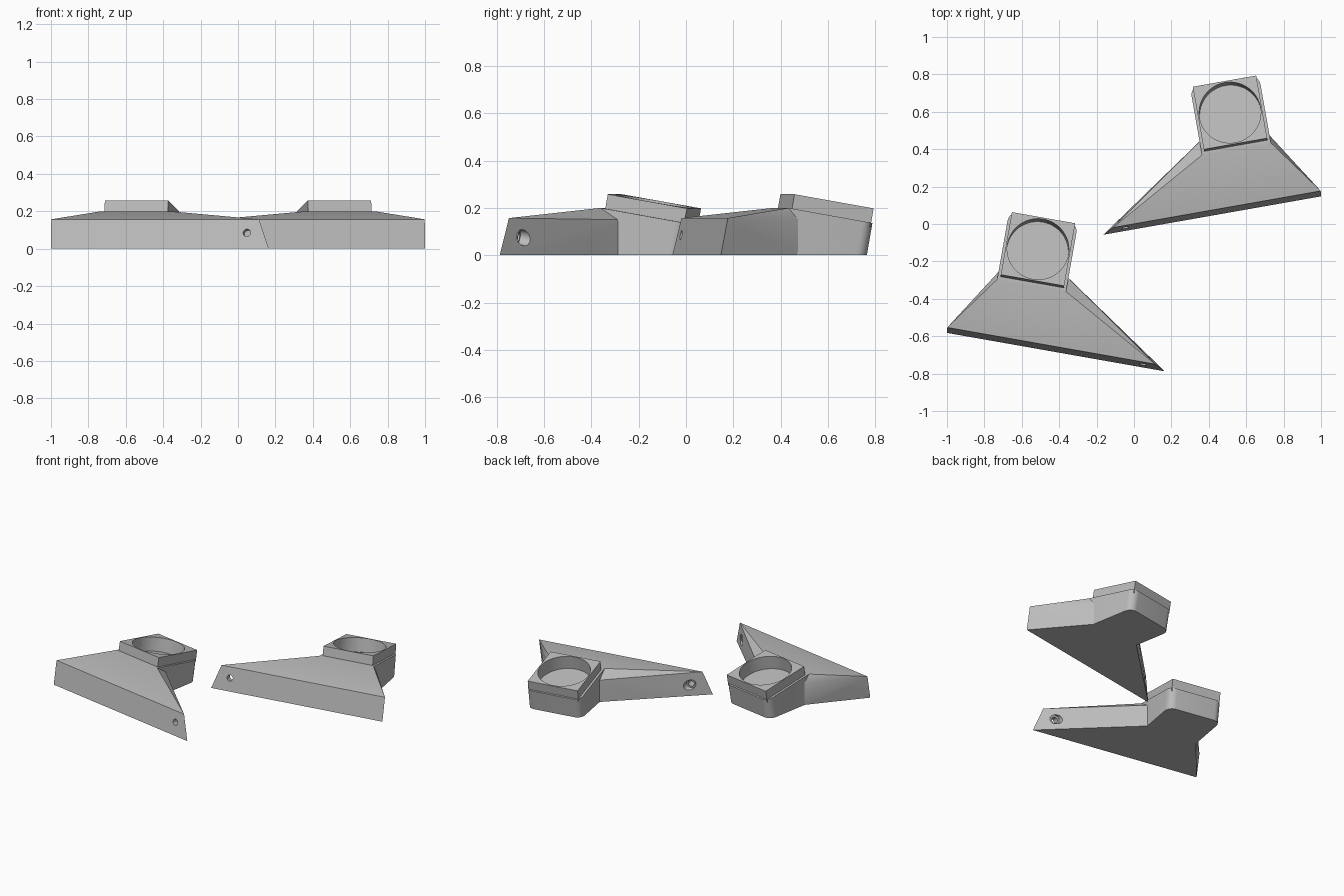
import bpy, bmesh, math
from mathutils import Matrix, Vector

if "Cube" in bpy.data.objects:
    bpy.data.objects.remove(bpy.data.objects["Cube"])

TILT = math.radians(10)
# Tilted seat plane: origin on the crease between wing and cradle
SEAT = Matrix.Translation((0, -0.199, 0.2)) @ Matrix.Rotation(-TILT, 4, 'X')
HOLES = (-0.33, 0.309, 0.659)

grey = bpy.data.materials.new("light_grey")
grey.diffuse_color = (0.5, 0.5, 0.5, 1)
grey.use_nodes = True
grey.node_tree.nodes["Principled BSDF"].inputs["Base Color"].default_value = grey.diffuse_color


def to_object(name, bm, matrix=Matrix()):
    bm.transform(matrix)
    bmesh.ops.recalc_face_normals(bm, faces=bm.faces)
    me = bpy.data.meshes.new(name)
    bm.to_mesh(me)
    bm.free()
    ob = bpy.data.objects.new(name, me)
    bpy.context.collection.objects.link(ob)
    return ob


def prism(name, outline, z0, z1, matrix):
    bm = bmesh.new()
    low = bm.faces.new([bm.verts.new((x, y, z0)) for x, y in outline])
    top = bmesh.ops.extrude_face_region(bm, geom=[low])["geom"]
    bmesh.ops.translate(bm, vec=(0, 0, z1 - z0),
                        verts=[v for v in top if isinstance(v, bmesh.types.BMVert)])
    return to_object(name, bm, matrix)


def circle(r, cy=0, n=48):
    return [(r * math.cos(2 * math.pi * i / n), cy + r * math.sin(2 * math.pi * i / n))
            for i in range(n)]


def drill(name, u, r, d0, d1):
    # Cylinder running inward, square to the leaning front wall
    m = Matrix.Translation((u, -0.512, 0.085)) @ Matrix.Rotation(-math.pi / 2 - TILT, 4, 'X')
    return prism(name, circle(r, n=32), d0, d1, m)


def combine(target, tool, operation):
    mod = target.modifiers.new("combine", 'BOOLEAN')
    mod.object, mod.operation, mod.solver = tool, operation, 'EXACT'
    deps = bpy.context.evaluated_depsgraph_get()
    me = bpy.data.meshes.new_from_object(target.evaluated_get(deps))
    target.modifiers.clear()
    target.data = me
    bpy.data.objects.remove(tool)


# Triangular wing with leaning front wall
bm = bmesh.new()
for p in [(-0.401, -0.527, 0), (0.781, -0.527, 0), (0.187, -0.234, 0), (-0.187, -0.234, 0),
          (-0.405, -0.498, 0.157), (0.723, -0.498, 0.157), (0.187, -0.199, 0.2),
          (-0.187, -0.199, 0.2), (-0.15, -0.1, 0), (0.15, -0.1, 0),
          (-0.15, -0.1, 0.15), (0.15, -0.1, 0.15)]:
    bm.verts.new(p)
bmesh.ops.convex_hull(bm, input=bm.verts)
bmesh.ops.dissolve_limit(bm, angle_limit=0.01, verts=bm.verts, edges=bm.edges)
mount = to_object("left_mount", bm)

# Screw recesses, the short boss at the tip, and the screw holes
for u in HOLES:
    combine(mount, drill("recess", u, 0.033, 0.045, 0.36), 'DIFFERENCE')
combine(mount, drill("boss", HOLES[2], 0.0328, 0.012, 0.046), 'UNION')
for u in HOLES:
    combine(mount, drill("screw_hole", u, 0.02, -0.05, 0.2), 'DIFFERENCE')

# Cradle block with rounded back corners, trimmed at the floor
W, L, R = 0.187, 0.374, 0.05
outline = [(-W, 0), (W, 0)]
for side, start in ((1, 0), (-1, 90)):
    for i in range(9):
        a = math.radians(start + i * 90 / 8)
        outline.append((side * (W - R) + R * math.cos(a), L - R + R * math.sin(a)))
cradle = prism("cradle", outline, -0.4, 0, SEAT)
bm = bmesh.new()
bm.from_mesh(cradle.data)
cut = bmesh.ops.bisect_plane(bm, geom=bm.verts[:] + bm.edges[:] + bm.faces[:],
                             plane_co=(0, 0, 0), plane_no=(0, 0, -1), clear_outer=True)
bmesh.ops.contextual_create(bm, geom=[e for e in cut["geom_cut"]
                                      if isinstance(e, bmesh.types.BMEdge)])
bmesh.ops.recalc_face_normals(bm, faces=bm.faces)
bm.to_mesh(cradle.data)
bm.free()
combine(mount, cradle, 'UNION')

# Square collar and its round pocket
collar = [(-0.172, 0.018), (0.172, 0.018), (0.172, 0.363), (-0.172, 0.363)]
combine(mount, prism("collar", collar, -0.02, 0.062, SEAT), 'UNION')
combine(mount, prism("pocket", circle(0.165, 0.19, 72), -0.03, 0.2, SEAT), 'DIFFERENCE')

# Place the left mount, then mirror it for the right one
mount.data.transform(Matrix.Translation((-0.513, -0.133, 0)) @ Matrix.Rotation(-TILT, 4, 'Z'))
mount.data.materials.clear()
mount.data.materials.append(grey)
other = bpy.data.objects.new("right_mount", mount.data.copy())
bpy.context.collection.objects.link(other)
other.data.transform(Matrix.Translation((0, 0.73, 0)) @ Matrix.Scale(-1, 4, Vector((1, 0, 0))))
other.data.flip_normals()

for ob in (mount, other):
    for p in ob.data.polygons:
        p.material_index = 0
    ob.select_set(True)
bpy.context.view_layer.objects.active = mount
bpy.ops.object.shade_smooth_by_angle(angle=math.radians(30))
